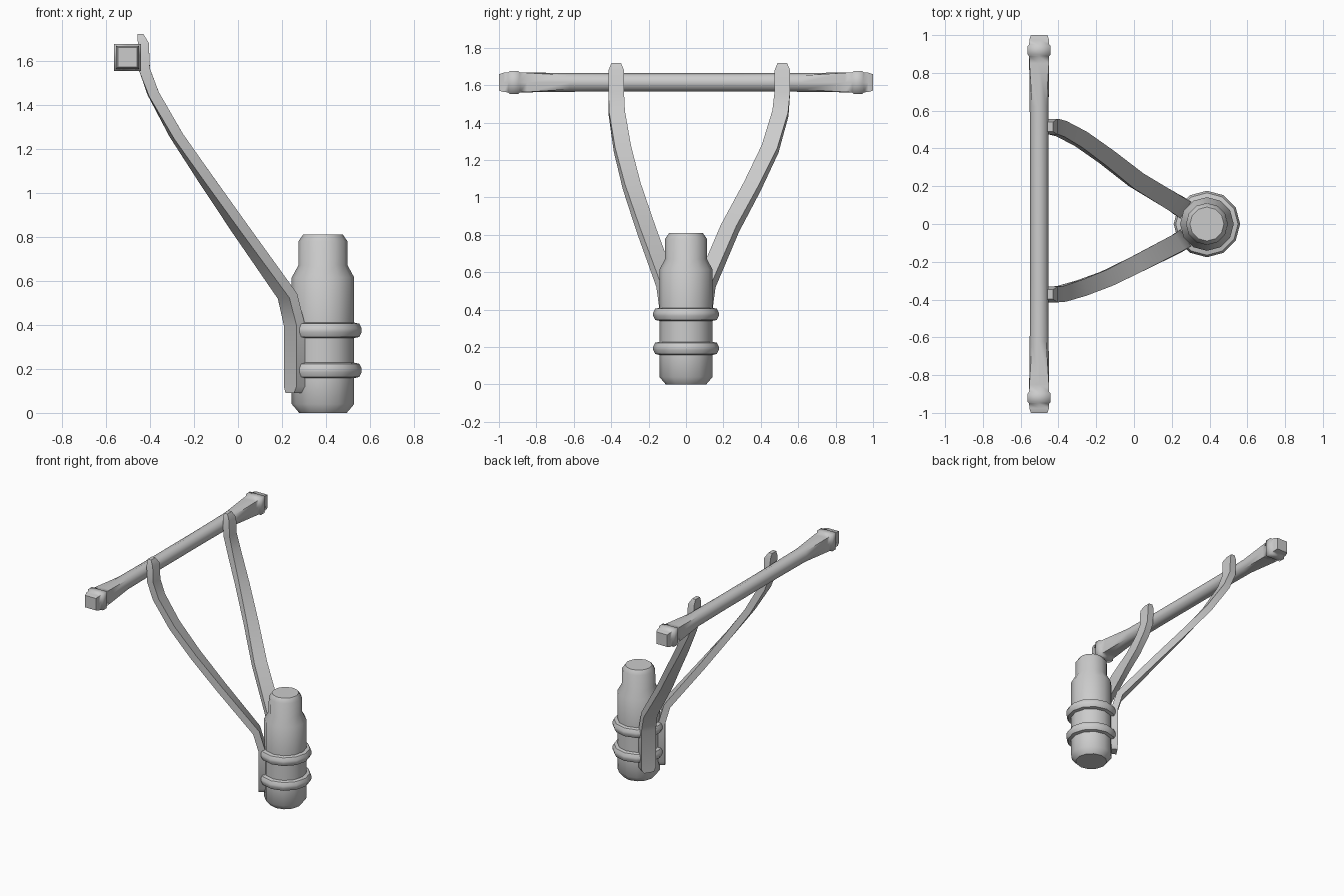
import bpy, bmesh, math
from mathutils import Vector

if "Cube" in bpy.data.objects:
    bpy.data.objects.remove(bpy.data.objects["Cube"])


def loft(name, rings, angle):
    """Skin a list of equal-length point rings and cap both ends."""
    bm = bmesh.new()
    vs = [[bm.verts.new(p) for p in ring] for ring in rings]
    n = len(vs[0])
    for a, b in zip(vs, vs[1:]):
        for i in range(n):
            j = (i + 1) % n
            bm.faces.new((a[i], a[j], b[j], b[i]))
    bm.faces.new(vs[0][::-1])
    bm.faces.new(vs[-1])
    bmesh.ops.recalc_face_normals(bm, faces=bm.faces)
    me = bpy.data.meshes.new(name)
    bm.to_mesh(me)
    bm.free()
    ob = bpy.data.objects.new(name, me)
    bpy.context.collection.objects.link(ob)
    bpy.context.view_layer.objects.active = ob
    ob.select_set(True)
    bpy.ops.object.shade_smooth_by_angle(angle=math.radians(angle))
    ob.select_set(False)
    return ob


# handle: 12-sided turned body with two ring bands and a narrower neck
CX = 0.386


def band(z):
    return [(0.142, z - 0.035), (0.165, z - 0.03), (0.176, z - 0.008),
            (0.176, z + 0.008), (0.165, z + 0.03), (0.142, z + 0.035)]


profile = [(0.108, 0), (0.142, 0.04)] + band(0.193) + band(0.375) + [
    (0.142, 0.615), (0.112, 0.67), (0.111, 0.78), (0.09, 0.81)]
loft("handle", [[(CX + r * math.cos(k * math.pi / 6), r * math.sin(k * math.pi / 6), z)
                 for k in range(12)] for r, z in profile], 50)

# crossbar: square collared ends blending into a rounded middle
BX, BZ = -0.502, 1.615


def bar_ring(y, h, corner):
    c = h * corner
    pts = [(h, 0), (c, c), (0, h), (-c, c), (-h, 0), (-c, -c), (0, -h), (c, -c)]
    return [(BX + u, y, BZ + v) for u, v in pts]


half = [(1.0, 0.044, 1), (0.975, 0.052, 1), (0.95, 0.053, 1), (0.943, 0.061, 1),
        (0.897, 0.061, 1), (0.888, 0.053, 1), (0.85, 0.053, 0.97), (0.62, 0.05, 0.74),
        (0.3, 0.049, 0.72)]
stations = [(-y, h, c) for y, h, c in half] + half[::-1]
loft("crossbar", [bar_ring(*s) for s in stations], 70)

# straps: flat bands from the handle to the crossbar, twisting as they rise
XZ = [(0.252, 0.09), (0.256, 0.12), (0.256, 0.40), (0.225, 0.53), (0.01, 0.835),
      (-0.145, 1.06), (-0.28, 1.26), (-0.385, 1.45), (-0.425, 1.56),
      (-0.43, 1.68), (-0.443, 1.72)]
TWIST = [33, 33, 33, 33, 26, 18, 10, 3, 0, 0, 0]
WIDTH = [0.07, 0.105, 0.105, 0.10, 0.095, 0.09, 0.088, 0.085, 0.083, 0.083, 0.05]
THICK = [0.04, 0.046, 0.046, 0.046, 0.046, 0.046, 0.046, 0.048, 0.05, 0.05, 0.028]
Y_LEFT = [0.085, 0.085, 0.085, 0.105, 0.215, 0.29, 0.34, 0.37, 0.373, 0.373, 0.373]
Y_RIGHT = [0.085, 0.085, 0.085, 0.105, 0.235, 0.355, 0.45, 0.505, 0.515, 0.515, 0.515]


def strap(name, ys, side):
    path = [Vector((x, side * y, z)) for (x, z), y in zip(XZ, ys)]
    rings = []
    for i, p in enumerate(path):
        a, b = path[max(i - 1, 0)], path[min(i + 1, len(path) - 1)]
        t = (p - a).normalized() + (b - p).normalized()
        if i in (0, 1, len(path) - 2, len(path) - 1):
            t = Vector((0, 0, 1))
        t.normalize()
        ang = math.radians(TWIST[i])
        w = Vector((math.sin(ang), side * math.cos(ang), 0))
        n = t.cross(w).normalized()
        w = n.cross(t).normalized()
        u, v = w * WIDTH[i] / 2, n * THICK[i] / 2
        rings.append([p + u + v, p - u + v, p - u - v, p + u - v])
    loft(name, rings, 40)


strap("left_strap", Y_LEFT, -1)
strap("right_strap", Y_RIGHT, 1)
